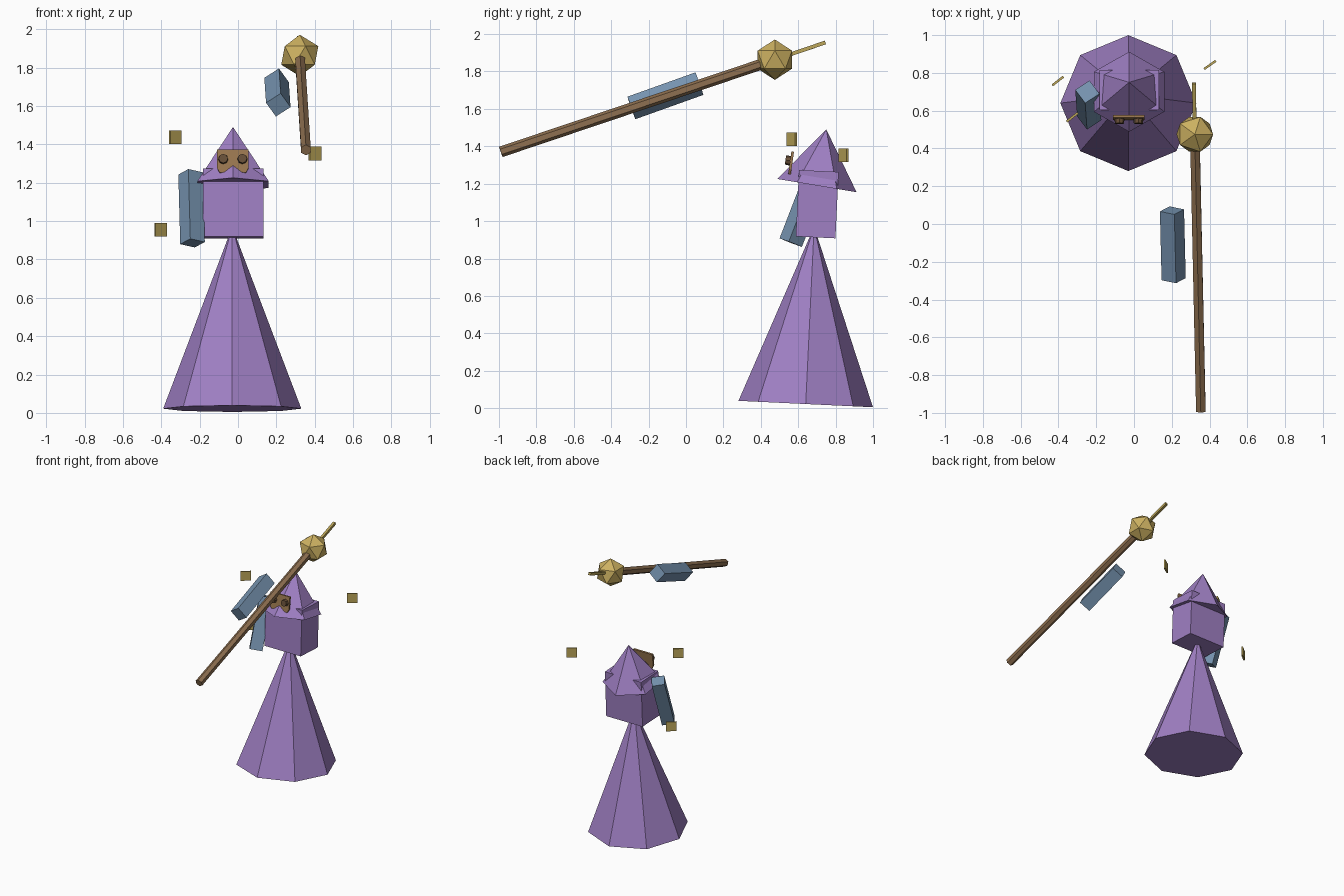
import bpy, bmesh, math
from mathutils import Vector, Matrix

if "Cube" in bpy.data.objects:
    bpy.data.objects.remove(bpy.data.objects["Cube"], do_unlink=True)


def material(name, rgb):
    m = bpy.data.materials.new(name)
    m.use_nodes = True
    col = (*rgb, 1)
    m.diffuse_color = col
    m.node_tree.nodes["Principled BSDF"].inputs["Base Color"].default_value = col
    return m


PURPLE = material("purple cloth", (0.35, 0.215, 0.55))
BLUE = material("blue sleeve", (0.18, 0.29, 0.43))
WOOD = material("brown wood", (0.27, 0.16, 0.08))
GOLD = material("bright gold", (0.61, 0.44, 0.12))
RUNE = material("dull gold", (0.50, 0.38, 0.10))
LEATHER = material("tan leather", (0.33, 0.19, 0.08))
LENS = material("dark lens", (0.14, 0.08, 0.04))


def finish(name, bm, mat):
    bmesh.ops.remove_doubles(bm, verts=bm.verts, dist=1e-5)
    bmesh.ops.recalc_face_normals(bm, faces=bm.faces)
    me = bpy.data.meshes.new(name)
    bm.to_mesh(me)
    bm.free()
    me.materials.append(mat)
    ob = bpy.data.objects.new(name, me)
    bpy.context.collection.objects.link(ob)
    return ob


def along(p0, p1, roll):
    """Frame centred between two points, z along the line, and its length."""
    a, b = Vector(p0), Vector(p1)
    turn = Vector((0, 0, 1)).rotation_difference(b - a).to_matrix().to_4x4()
    spin = Matrix.Rotation(math.radians(roll), 4, "Z")
    return Matrix.Translation((a + b) / 2) @ turn @ spin, (b - a).length


def cone(name, p0, p1, r0, r1, sides, mat):
    frame, length = along(p0, p1, 0)
    bm = bmesh.new()
    bmesh.ops.create_cone(bm, cap_ends=True, segments=sides, radius1=r0,
                          radius2=r1, depth=length, matrix=frame)
    return finish(name, bm, mat)


def bar(name, p0, p1, width, depth, roll, mat):
    frame, length = along(p0, p1, roll)
    bm = bmesh.new()
    size = Matrix.Diagonal((width, depth, length, 1))
    bmesh.ops.create_cube(bm, size=1, matrix=frame @ size)
    return finish(name, bm, mat)


# Robe, head and pointed hat, each leaning back a little
cone("robe", (-0.03, 0.64, 0.022), (-0.03, 0.685, 0.97), 0.36, 0, 8, PURPLE)
bar("head", (-0.024, 0.693, 0.913), (-0.024, 0.71, 1.268), 0.315, 0.212, 0, PURPLE)
cone("hat", (-0.026, 0.70, 1.19), (-0.026, 0.75, 1.49), 0.215, 0, 6, PURPLE)

# Sleeves: one hanging, one raised beside the staff
bar("right_sleeve", (-0.237, 0.56, 0.885), (-0.247, 0.70, 1.248), 0.092, 0.092, 35, BLUE)
bar("left_sleeve", (0.21, -0.292, 1.605), (0.201, 0.072, 1.735), 0.092, 0.092, -33, BLUE)

# Staff with a faceted orb and a thin spike
ORB = Vector((0.322, 0.475, 1.863))
cone("staff", (0.354, -0.99, 1.37), ORB, 0.029, 0.029, 6, WOOD)
bm = bmesh.new()
bmesh.ops.create_icosphere(bm, subdivisions=1, radius=0.108,
                           matrix=Matrix.Translation(ORB))
finish("staff_orb", bm, GOLD)
bar("staff_spike", ORB, (0.317, 0.745, 1.955), 0.02, 0.02, 0, RUNE)

# Goggles: notched plate and two lenses
frame = Matrix.Translation((-0.027, 0.562, 1.312)) @ Matrix.Rotation(math.radians(-8), 4, "X")
half = [(0.083, 0.06), (0.083, -0.035), (0.068, -0.062), (0.04, -0.058)]
outline = half + [(0, -0.03)] + [(-x, z) for x, z in reversed(half)]
bm = bmesh.new()
plate = bm.faces.new([bm.verts.new(frame @ Vector((x, -0.007, z))) for x, z in outline])
ext = bmesh.ops.extrude_face_region(bm, geom=[plate])
back = [v for v in ext["geom"] if isinstance(v, bmesh.types.BMVert)]
bmesh.ops.translate(bm, verts=back, vec=frame.to_3x3() @ Vector((0, 0.014, 0)))
finish("goggle_plate", bm, LEATHER)
for side, x in (("right", -0.05), ("left", 0.05)):
    cone(side + "_goggle_lens", frame @ Vector((x, 0, 0.01)),
         frame @ Vector((x, -0.032, 0.01)), 0.027, 0.024, 8, LENS)

# Floating square tokens, turned outwards
for i, (x, y, z, yaw) in enumerate([(-0.327, 0.565, 1.437, 38),
                                    (-0.403, 0.757, 0.955, 38),
                                    (0.402, 0.842, 1.352, 35)]):
    bar(f"token_{i + 1}", (x, y, z - 0.036), (x, y, z + 0.036), 0.075, 0.012, yaw, RUNE)
